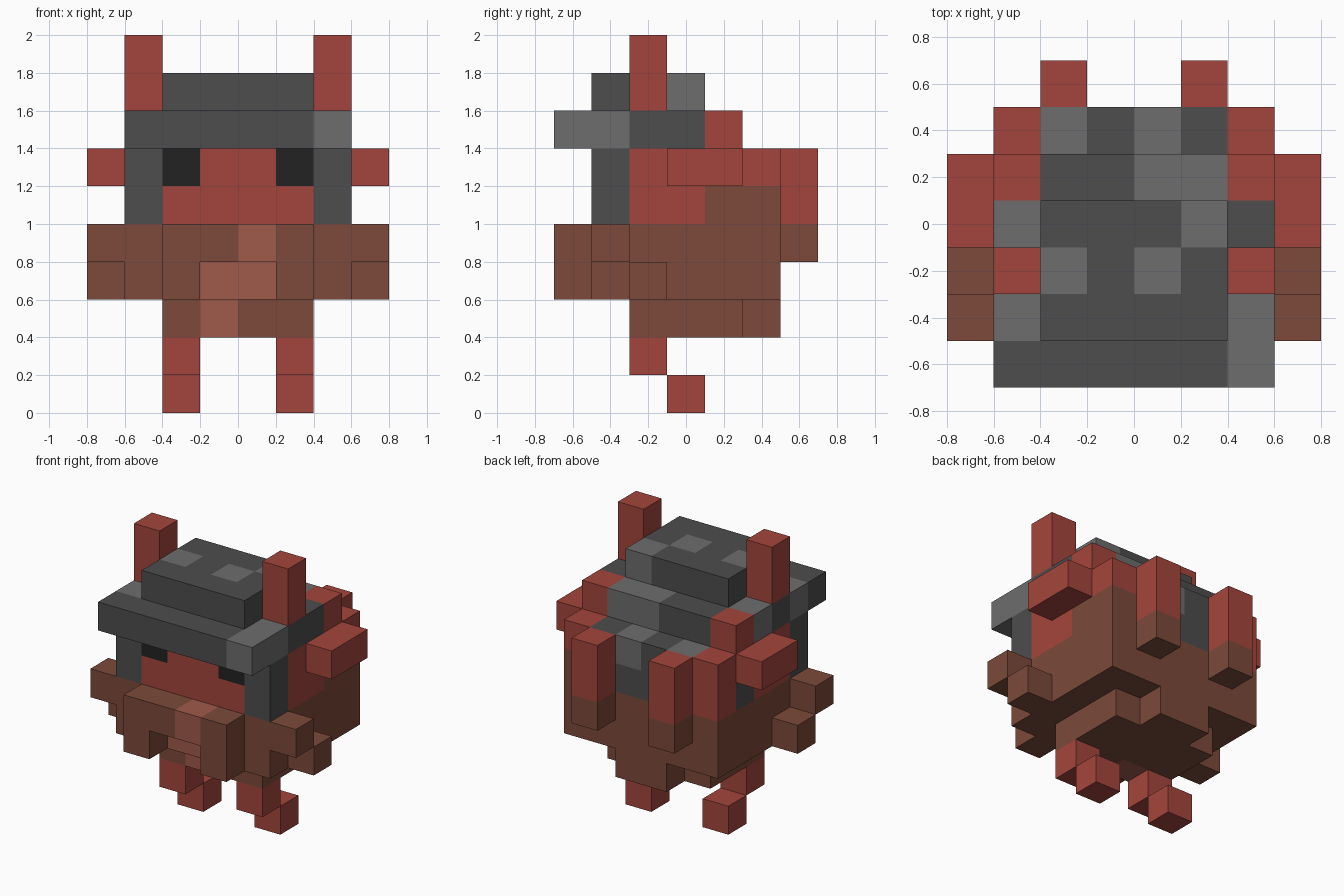
import bpy, bmesh
from mathutils import Vector

if "Cube" in bpy.data.objects:
    bpy.data.objects.remove(bpy.data.objects["Cube"], do_unlink=True)

CELL = 0.2


def linear(c):
    c /= 255
    return c / 12.92 if c <= 0.04045 else ((c + 0.055) / 1.055) ** 2.4


def make_material(name, rgb):
    mat = bpy.data.materials.new(name)
    colour = (*[linear(c) for c in rgb], 1)
    mat.diffuse_color = colour
    mat.use_nodes = True
    bsdf = mat.node_tree.nodes["Principled BSDF"]
    bsdf.inputs["Base Color"].default_value = colour
    bsdf.inputs["Roughness"].default_value = 0.9
    return mat


MATS = {
    "red": make_material("red", (164, 69, 60)),
    "brown": make_material("brown", (124, 74, 58)),
    "tan": make_material("light brown", (160, 90, 75)),
    "dark": make_material("dark grey", (77, 77, 77)),
    "light": make_material("light grey", (109, 109, 109)),
    "black": make_material("black", (34, 34, 34)),
}


def block(name, x, y, z, colour, patches=()):
    """Box on the cell grid; each patch (x, y, z, colour) recolours the cells inside it."""
    spans = (x, y, z)
    lo = Vector([s[0] for s in spans])
    size = Vector([s[1] - s[0] for s in spans])
    bm = bmesh.new()
    bmesh.ops.create_cube(bm, size=1)
    for v in bm.verts:
        v.co = Vector([lo[i] + (v.co[i] + 0.5) * size[i] for i in range(3)])

    # cut the box along every cell boundary
    for axis in range(3):
        normal = Vector([float(i == axis) for i in range(3)])
        for n in range(1, round(size[axis] / CELL)):
            bmesh.ops.bisect_plane(bm, geom=bm.verts[:] + bm.edges[:] + bm.faces[:],
                                   plane_co=lo + normal * n * CELL, plane_no=normal)
    bmesh.ops.recalc_face_normals(bm, faces=bm.faces)
    bm.normal_update()

    # colour each face by the cell behind it
    names = [colour] + sorted({p[3] for p in patches} - {colour})
    for f in bm.faces:
        c = f.calc_center_median() - f.normal * CELL / 2
        for *box, paint in patches:
            if all(box[i][0] < c[i] < box[i][1] for i in range(3)):
                f.material_index = names.index(paint)
    # merge flat neighbours of one colour
    bmesh.ops.dissolve_limit(bm, angle_limit=0.01, verts=bm.verts[:],
                             edges=bm.edges[:], delimit={'MATERIAL'})

    mesh = bpy.data.meshes.new(name)
    bm.to_mesh(mesh)
    bm.free()
    for n in names:
        mesh.materials.append(MATS[n])
    obj = bpy.data.objects.new(name, mesh)
    bpy.context.collection.objects.link(obj)
    return obj


def pair(name, x, y, z, colour, patches=()):
    """The same block on the left (+x) and the right (-x)."""
    block("left_" + name, x, y, z, colour, patches)
    block("right_" + name, (-x[1], -x[0]), y, z, colour, patches)


ALL = (-1, 3)          # a patch span covering everything
LEFT, RIGHT = (0.4, 0.6), (-0.6, -0.4)

# Legs and feet
pair("leg", (0.2, 0.4), (-0.3, -0.1), (0.2, 0.4), "red")
pair("foot", (0.2, 0.4), (-0.1, 0.1), (0.0, 0.2), "red")

# Belly
block("belly", (-0.4, 0.4), (-0.3, 0.3), (0.4, 0.6), "brown",
      [((-0.2, 0), (-0.3, -0.1), ALL, "tan")])
block("belly_back", (-0.2, 0.2), (0.3, 0.5), (0.4, 0.6), "brown")

# Body
block("body", (-0.6, 0.6), (-0.5, 0.5), (0.6, 1.0), "brown",
      [((-0.2, 0.2), (-0.5, -0.3), (0.6, 0.8), "tan")])

# Beard in front of the body
block("beard", (-0.4, 0.4), (-0.7, -0.5), (0.8, 1.0), "brown",
      [((0, 0.2), ALL, ALL, "tan")])
pair("beard_tip", (0.2, 0.4), (-0.7, -0.5), (0.6, 0.8), "brown")

# Arms
pair("arm", (0.6, 0.8), (-0.5, -0.3), (0.8, 1.0), "brown")
pair("hand", (0.6, 0.8), (-0.3, -0.1), (0.6, 0.8), "brown")

# Head with eyes, helmet cheeks and helmet back
EYE_Z = (1.2, 1.4)
FRONT, BACK = (-0.5, -0.3), (0.3, 0.5)
block("head", (-0.6, 0.6), (-0.5, 0.5), (1.0, 1.4), "red", [
    (LEFT, FRONT, ALL, "dark"),
    (RIGHT, FRONT, ALL, "dark"),
    ((0.2, 0.4), FRONT, EYE_Z, "black"),
    ((-0.4, -0.2), FRONT, EYE_Z, "black"),
    ((-0.4, 0.4), BACK, ALL, "dark"),
    ((-0.4, -0.2), BACK, EYE_Z, "light"),
    ((0, 0.2), BACK, EYE_Z, "light"),
    (LEFT, (0.1, 0.5), (1.0, 1.2), "brown"),
    (RIGHT, (0.1, 0.3), (1.0, 1.2), "dark"),
])
pair("ear", (0.6, 0.8), (-0.1, 0.3), (1.2, 1.4), "red")

# Hair braids behind the head
pair("braid", (0.2, 0.4), (0.5, 0.7), (0.8, 1.4), "red",
     [(ALL, ALL, (0.8, 1.0), "brown")])

# Helmet
block("helmet_brim", (-0.6, 0.6), (-0.7, 0.3), (1.4, 1.6), "dark", [
    (LEFT, (-0.7, -0.3), ALL, "light"),
    (RIGHT, (-0.5, -0.3), ALL, "light"),
    (RIGHT, (-0.1, 0.1), ALL, "light"),
    ((0, 0.4), (0.1, 0.3), ALL, "light"),
    (LEFT, (0.1, 0.3), ALL, "red"),
    (RIGHT, (0.1, 0.3), ALL, "red"),
])
block("helmet_crown", (-0.4, 0.4), (-0.5, 0.1), (1.6, 1.8), "dark", [
    ((-0.4, -0.2), (-0.3, -0.1), ALL, "light"),
    ((0, 0.2), (-0.3, -0.1), ALL, "light"),
    ((0.2, 0.4), (-0.1, 0.1), ALL, "light"),
])
pair("horn", (0.4, 0.6), (-0.3, -0.1), (1.6, 2.0), "red")
